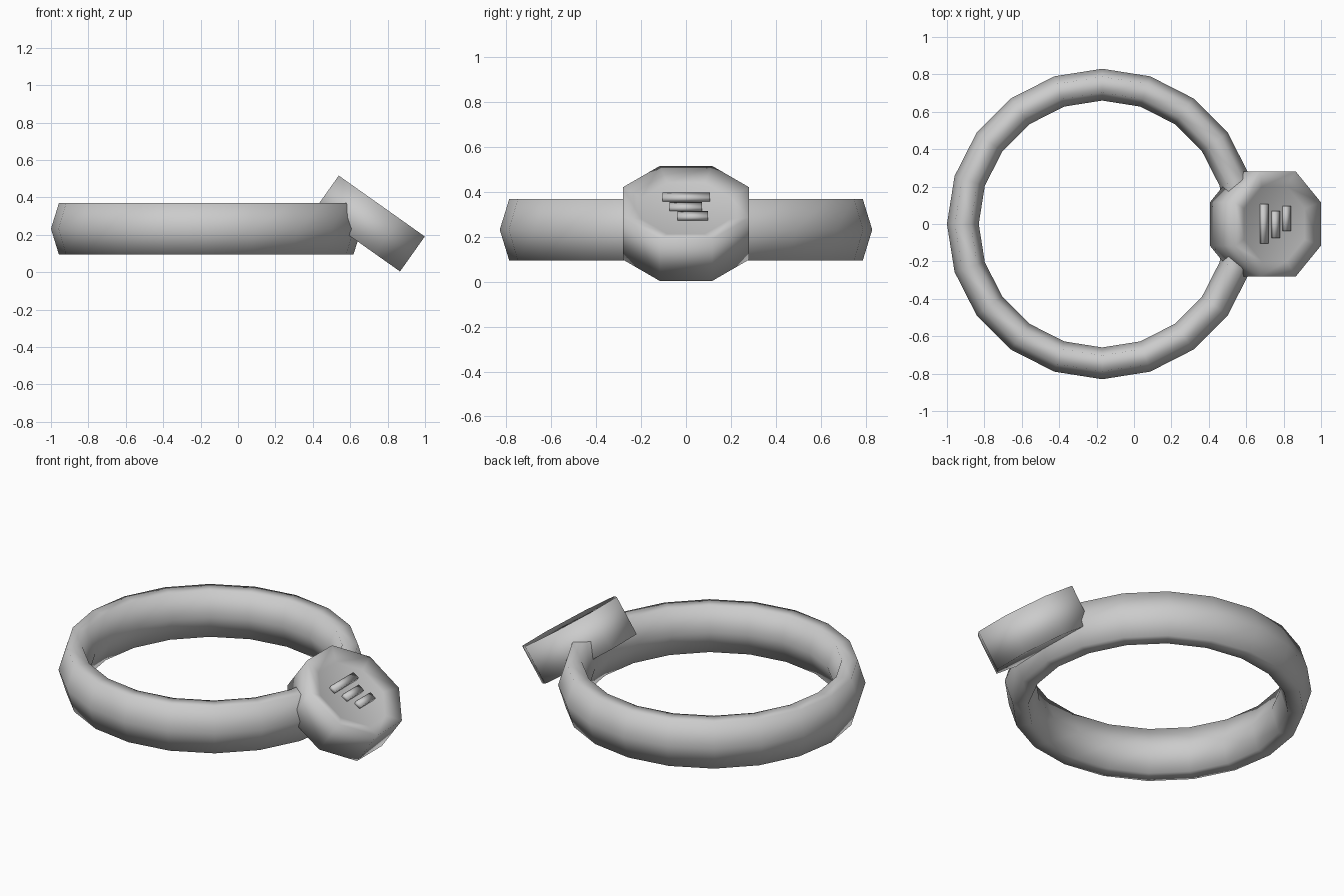
import bpy, bmesh, math
from mathutils import Matrix, Vector

if "Cube" in bpy.data.objects:
    bpy.data.objects.remove(bpy.data.objects["Cube"])

grey = bpy.data.materials.new("light_grey")
grey.diffuse_color = (0.6, 0.6, 0.6, 1)
grey.use_nodes = True
grey.node_tree.nodes["Principled BSDF"].inputs["Base Color"].default_value = grey.diffuse_color


def finish(name, bm, matrix):
    bmesh.ops.recalc_face_normals(bm, faces=bm.faces)
    for f in bm.faces:
        f.smooth = True
    mesh = bpy.data.meshes.new(name)
    bm.to_mesh(mesh)
    bm.free()
    mesh.materials.append(grey)
    obj = bpy.data.objects.new(name, mesh)
    obj.matrix_world = matrix
    bpy.context.collection.objects.link(obj)
    return obj


def loft(bm, rings, closed=False):
    n = len(rings[0])
    pairs = list(zip(rings, rings[1:]))
    if closed:
        pairs.append((rings[-1], rings[0]))
    for a, b in pairs:
        for i in range(n):
            j = (i + 1) % n
            bm.faces.new((a[i], a[j], b[j], b[i]))


# Band: 20-sided ring with a tall hexagonal section
bm = bmesh.new()
rings = []
for i in range(20):
    a = math.tau * i / 20
    ring = []
    for j in range(6):
        b = math.tau * j / 6
        r = 0.745 + 0.085 * math.cos(b)
        ring.append(bm.verts.new((r * math.cos(a), r * math.sin(a), 0.159 * math.sin(b))))
    rings.append(ring)
loft(bm, rings, closed=True)
finish("band", bm, Matrix.Translation((-0.17, 0, 0.232)))

# Tilted frame shared by the head and its bars
tilt = Matrix.Translation((0.7025, 0, 0.26)) @ Matrix.Rotation(math.radians(35.3), 4, 'Y')

# Head: octagonal case with a shallow dished face
bm = bmesh.new()
rings = []
for radius, z in ((0.305, -0.1145), (0.305, 0.1145), (0.215, 0.083)):
    rings.append([bm.verts.new((radius * math.cos(a), radius * math.sin(a), z))
                  for a in (math.tau * (i + 0.5) / 8 for i in range(8))])
loft(bm, rings)
bm.faces.new(rings[0])
bm.faces.new(rings[-1])
finish("head", bm, tilt)

# Three raised bars on the face, each shorter than the one before
for k, (x, y, length) in enumerate(((-0.073, 0.002, 0.212),
                                    (0.002, -0.002, 0.145),
                                    (0.073, 0.03, 0.135))):
    bm = bmesh.new()
    bmesh.ops.create_cube(bm, size=1, matrix=Matrix.Translation((x, y, 0.09))
                          @ Matrix.Diagonal(Vector((0.041, length, 0.028, 1))))
    finish(f"face_bar_{k + 1}", bm, tilt)
